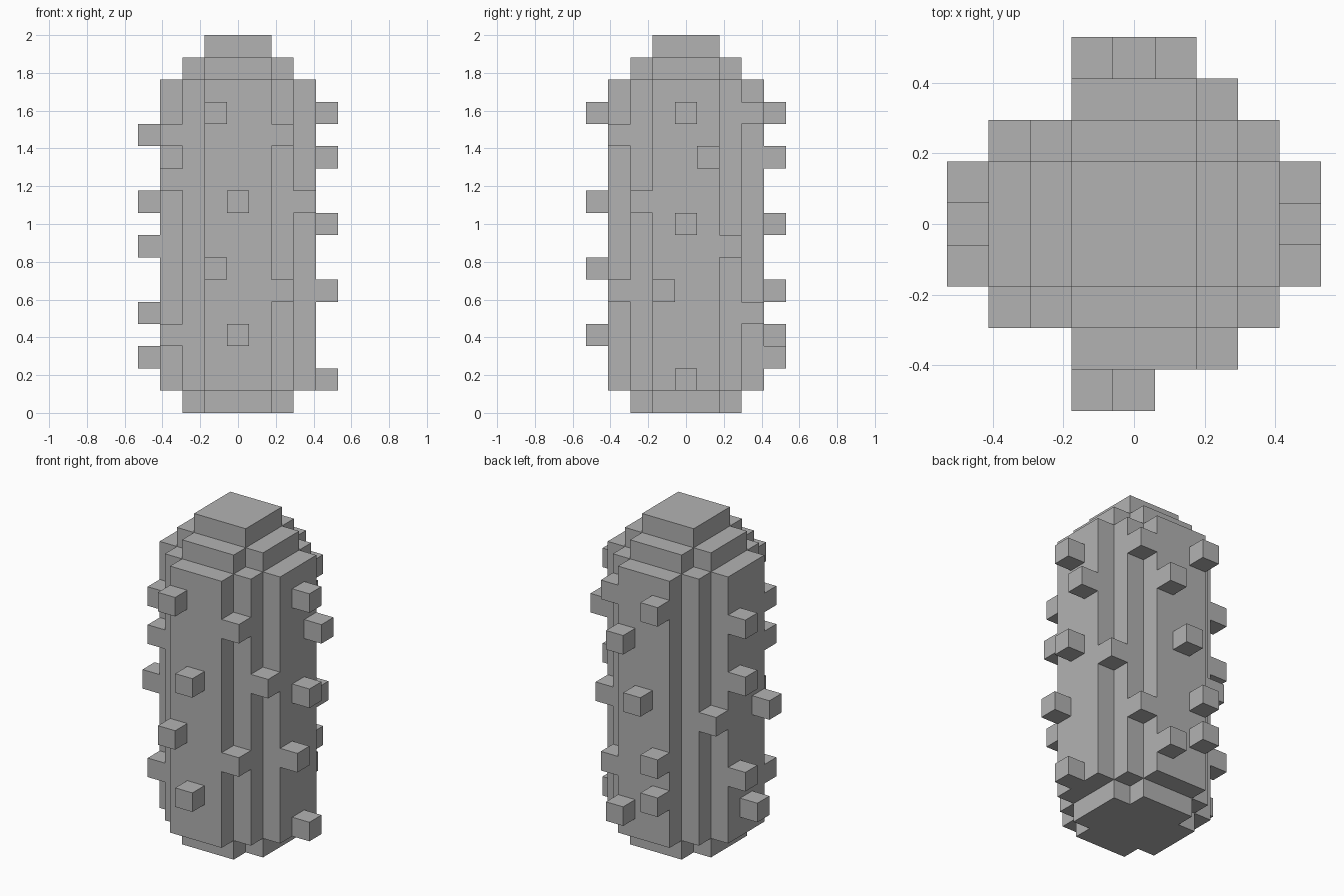
import bpy
import bmesh
from mathutils import Vector

if "Cube" in bpy.data.objects:
    bpy.data.objects.remove(bpy.data.objects["Cube"], do_unlink=True)

U = 2 / 17  # one block

grey = bpy.data.materials.new("plain grey")
grey.use_nodes = True
colour = (0.448, 0.448, 0.448, 1)
grey.diffuse_color = colour
grey.node_tree.nodes["Principled BSDF"].inputs["Base Color"].default_value = colour


def add_object(name, bm):
    bmesh.ops.recalc_face_normals(bm, faces=bm.faces)
    mesh = bpy.data.meshes.new(name)
    bm.to_mesh(mesh)
    bm.free()
    mesh.materials.append(grey)
    obj = bpy.data.objects.new(name, mesh)
    bpy.context.collection.objects.link(obj)


def slab(name, corner, bottom, top):
    """Extrude a four-fold outline; corner lists one quadrant in blocks."""
    bm = bmesh.new()
    outline = []
    quadrant = corner
    for _ in range(4):
        outline += quadrant
        quadrant = [(-y, x) for x, y in quadrant]
    face = bm.faces.new([bm.verts.new((x * U, y * U, bottom * U)) for x, y in outline])
    grown = bmesh.ops.extrude_face_region(bm, geom=[face])
    moved = [v for v in grown["geom"] if isinstance(v, bmesh.types.BMVert)]
    bmesh.ops.translate(bm, vec=(0, 0, (top - bottom) * U), verts=moved)
    add_object(name, bm)


def blocks(name, cells):
    """One cube per (x, y, layer) cell."""
    bm = bmesh.new()
    for x, y, layer in cells:
        cube = bmesh.ops.create_cube(bm, size=U)
        bmesh.ops.translate(bm, vec=Vector((x, y, layer + 0.5)) * U, verts=cube["verts"])
    add_object(name, bm)


# Trunk: base, ribbed body, shoulder and cap
small_step = [(2.5, 1.5), (1.5, 1.5), (1.5, 2.5)]
large_step = [(3.5, 1.5), (2.5, 1.5), (2.5, 2.5), (1.5, 2.5), (1.5, 3.5)]
slab("base", small_step, 0, 1)
slab("ribbed_body", large_step, 1, 15)
slab("shoulder", small_step, 15, 16)
slab("cap", [(1.5, 1.5)], 16, 17)

# Spikes on the four faces, as (sideways, layer)
front = [(-1, 13), (0, 9), (-1, 6), (0, 3)]
back = [(-1, 13), (1, 11), (0, 8), (-1, 5), (-1, 3), (1, 2)]
left = [(0, 13), (1, 11), (0, 8), (-1, 5), (0, 1)]
right = [(1, 12), (1, 9), (-1, 7), (1, 4), (0, 2)]
blocks("front_spikes", [(s, -4, k) for s, k in front])
blocks("back_spikes", [(s, 4, k) for s, k in back])
blocks("left_spikes", [(4, s, k) for s, k in left])
blocks("right_spikes", [(-4, s, k) for s, k in right])

# Spikes set into the stepped corners
blocks("front_left_corner_spikes", [(2, -3, 12), (2, -3, 5), (3, -2, 9)])
blocks("back_left_corner_spikes", [(2, 3, 13), (2, 3, 4), (3, 2, 7)])
blocks("front_right_corner_spikes", [(-3, -2, k) for k in (12, 10, 3)])
blocks("back_right_corner_spikes", [(-3, 2, 7)])
